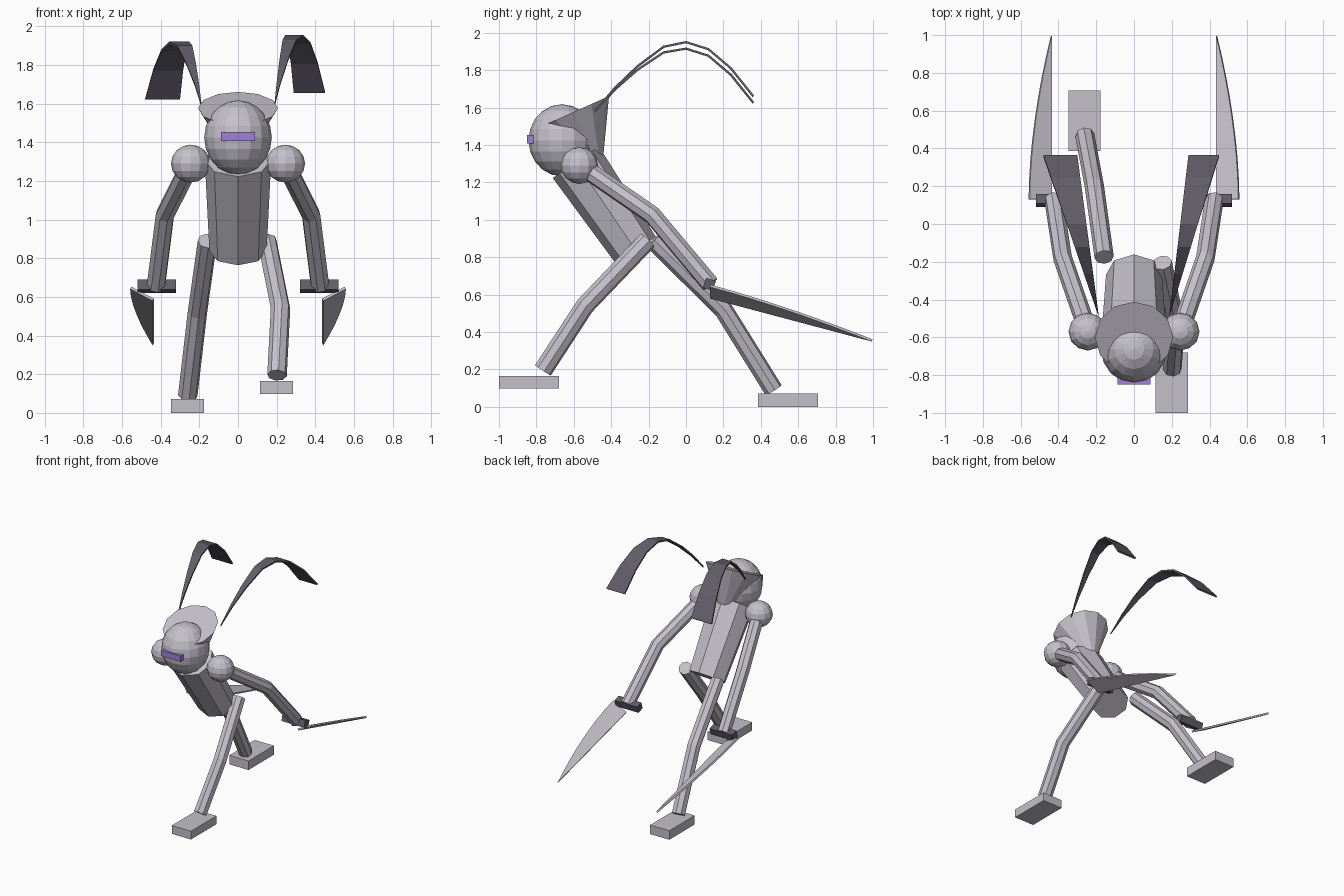
import bpy, bmesh
from math import radians
from mathutils import Vector, Matrix

default = bpy.data.objects.get("Cube")
if default:
    bpy.data.objects.remove(default, do_unlink=True)


def make_material(name, rgb):
    mat = bpy.data.materials.new(name)
    mat.use_nodes = True
    mat.diffuse_color = (*rgb, 1)
    mat.node_tree.nodes["Principled BSDF"].inputs["Base Color"].default_value = (*rgb, 1)
    return mat


GREY = make_material("pale grey", (0.55, 0.53, 0.59))
DARK = make_material("dark grey", (0.12, 0.11, 0.14))
PURPLE = make_material("visor purple", (0.35, 0.22, 0.68))


def link(name, mesh, mat):
    obj = bpy.data.objects.new(name, mesh)
    mesh.materials.clear()
    mesh.materials.append(mat)
    bpy.context.scene.collection.objects.link(obj)
    return obj


def from_bmesh(name, bm, mat):
    bmesh.ops.recalc_face_normals(bm, faces=bm.faces)
    mesh = bpy.data.meshes.new(name)
    bm.to_mesh(mesh)
    bm.free()
    return link(name, mesh, mat)


def place(loc, size=(1, 1, 1), tilt=0):
    return (Matrix.Translation(loc) @ Matrix.Rotation(radians(tilt), 4, "X")
            @ Matrix.Diagonal((*size, 1)))


def ball(name, loc, size, segments, rings):
    bm = bmesh.new()
    bmesh.ops.create_uvsphere(bm, u_segments=segments, v_segments=rings, radius=1,
                              matrix=place(loc, size))
    return from_bmesh(name, bm, GREY)


def box(name, loc, size, mat, tilt=0):
    bm = bmesh.new()
    bmesh.ops.create_cube(bm, size=1, matrix=place(loc, size, tilt))
    return from_bmesh(name, bm, mat)


def cone(name, loc, size, tilt, sides, bottom, top, depth):
    bm = bmesh.new()
    bmesh.ops.create_cone(bm, cap_ends=True, segments=sides, radius1=bottom,
                          radius2=top, depth=depth, matrix=place(loc, size, tilt))
    return from_bmesh(name, bm, GREY)


def limb(name, points, radius):
    """Eight-sided bent tube through the joints."""
    curve = bpy.data.curves.new(name, "CURVE")
    curve.dimensions = "3D"
    curve.bevel_depth = radius
    curve.bevel_resolution = 2
    curve.use_fill_caps = True
    spline = curve.splines.new("POLY")
    spline.points.add(len(points) - 1)
    for p, co in zip(spline.points, points):
        p.co = (*co, 1)
    temp = bpy.data.objects.new(name + " path", curve)
    bpy.context.scene.collection.objects.link(temp)
    bpy.context.view_layer.update()
    graph = bpy.context.evaluated_depsgraph_get()
    mesh = bpy.data.meshes.new_from_object(temp.evaluated_get(graph))
    bpy.data.objects.remove(temp, do_unlink=True)
    for poly in mesh.polygons:
        poly.use_smooth = False
    return link(name, mesh, GREY)


def ribbon(name, edge_a, edge_b, thickness, mat):
    """Thin strip between two edges of equal length."""
    bm = bmesh.new()
    rows = [(bm.verts.new(a), bm.verts.new(b)) for a, b in zip(edge_a, edge_b)]
    for (a, b), (c, d) in zip(rows, rows[1:]):
        bm.faces.new((a, b, d, c))
    bmesh.ops.remove_doubles(bm, verts=bm.verts, dist=0.0005)
    obj = from_bmesh(name, bm, mat)
    mod = obj.modifiers.new("thickness", "SOLIDIFY")
    mod.thickness = thickness
    mod.offset = 0
    return obj


# Head, visor, flared collar and leaning torso
ball("head", (0, -0.663, 1.425), (0.175, 0.179, 0.193), 16, 10)
box("visor", (0, -0.832, 1.43), (0.174, 0.034, 0.045), PURPLE)
cone("collar", (0, -0.526, 1.41), (1, 1, 1), 24.1, 12, 0, 0.207, 0.365)
cone("torso", (0, -0.428, 1.072), (1, 0.87, 1), 34.3, 8, 0.148, 0.172, 0.57)

for side, s in (("left", 1), ("right", -1)):
    # Shoulder and arm
    ball(side + "_shoulder", (s * 0.245, -0.57, 1.29), (0.102, 0.1, 0.098), 12, 8)
    limb(side + "_arm", [(s * 0.25, -0.55, 1.28), (s * 0.378, -0.18, 1.025),
                         (s * 0.425, 0.13, 0.655)], 0.05)
    # Hand guard and swept-back blade
    box(side + "_hand_guard", (s * 0.42, 0.125, 0.655), (0.2, 0.055, 0.055), DARK, -18)
    steps = [i / 8 for i in range(9)]
    spine = [Vector((s * 0.438, 0.13 + 0.865 * t, 0.585 - 0.23 * t)) for t in steps]
    edge = [p + Vector((s * 0.117, 0, 0.062)) * (1 - t ** 1.8)
            for p, t in zip(spine, steps)]
    ribbon(side + "_blade", spine, edge, 0.014, GREY)

# Striding legs
limb("left_leg", [(0.15, -0.205, 0.89), (0.22, -0.54, 0.54), (0.202, -0.765, 0.195)], 0.051)
limb("right_leg", [(-0.158, -0.175, 0.89), (-0.21, 0.2, 0.52), (-0.26, 0.468, 0.09)], 0.051)

# Feet
box("left_foot", (0.2, -0.84, 0.131), (0.17, 0.32, 0.066), GREY)
box("right_foot", (-0.262, 0.546, 0.036), (0.17, 0.32, 0.072), GREY)

# Arched antennae that widen toward the tips
arch = [(-0.487, 1.58), (-0.38, 1.705), (-0.26, 1.82), (-0.12, 1.925),
        (0, 1.95), (0.12, 1.912), (0.24, 1.81), (0.36, 1.66)]
for side, s, inner, outer, drop in (("left", 1, 0.288, 0.45, 0), ("right", -1, 0.3, 0.48, 0.035)):
    def rim(tip_x):
        line = []
        for y, z in arch:
            t = (y - arch[0][0]) / (arch[-1][0] - arch[0][0])
            line.append((s * (0.187 + (tip_x - 0.187) * t), y, z - drop * min(1, 2 * t)))
        return line
    ribbon(side + "_antenna", rim(inner), rim(outer), 0.012, DARK)
